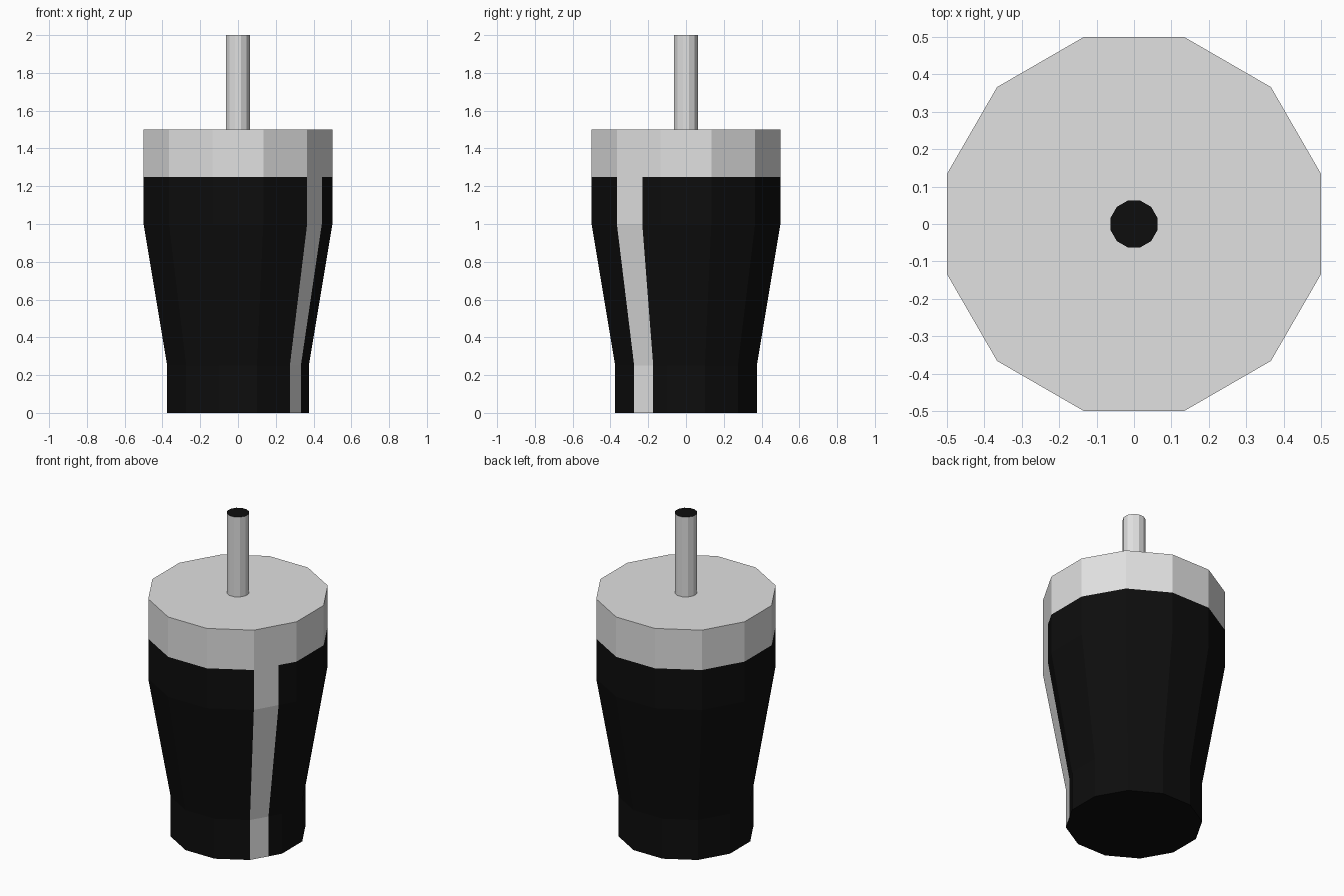
import bpy, bmesh, math
from mathutils import Vector

if "Cube" in bpy.data.objects:
    bpy.data.objects.remove(bpy.data.objects["Cube"])

SIDES = 12


def material(name, value):
    m = bpy.data.materials.new(name)
    m.diffuse_color = (value, value, value, 1)
    m.use_nodes = True
    m.node_tree.nodes["Principled BSDF"].inputs["Base Color"].default_value = m.diffuse_color
    return m


silver = material("silver grey", 0.75)
black = material("black", 0.004)


def ring(apothem, z, split=None):
    """Twelve-sided ring starting at -45 degrees; split adds a point on the first side."""
    r = apothem / math.cos(math.pi / SIDES)
    pts = [Vector((r * math.cos(a), r * math.sin(a), z))
           for a in (math.radians(-45 + 30 * i) for i in range(SIDES))]
    if split:
        pts.insert(1, pts[0].lerp(pts[1], split))
    return pts


def lathe(name, profile, rule, split=None):
    """Loft rings along (apothem, z) pairs; rule(side, band) picks the colour."""
    bm = bmesh.new()
    rings = [[bm.verts.new(p) for p in ring(a, z, split)] for a, z in profile]
    n = len(rings[0])
    for b, (lo, hi) in enumerate(zip(rings, rings[1:])):
        for i in range(n):
            j = (i + 1) % n
            f = bm.faces.new((lo[i], lo[j], hi[j], hi[i]))
            f.material_index = rule(i, b)
    bm.faces.new(rings[0][::-1]).material_index = rule(None, 0)
    bm.faces.new(rings[-1]).material_index = rule(None, len(profile))
    mesh = bpy.data.meshes.new(name)
    bm.to_mesh(mesh)
    bm.free()
    mesh.materials.append(silver)
    mesh.materials.append(black)
    obj = bpy.data.objects.new(name, mesh)
    bpy.context.collection.objects.link(obj)
    return obj


# Tapered body: black below the top band, except one narrow silver stripe
lathe("body", [(0.375, 0), (0.375, 0.25), (0.5, 1.0), (0.5, 1.25), (0.5, 1.5)],
      lambda side, band: int(band < 3 and side != 0), split=0.58)

# Thin stem with a black tip face
lathe("stem", [(0.0625, 1.5), (0.0625, 2.0)],
      lambda side, band: int(side is None))
